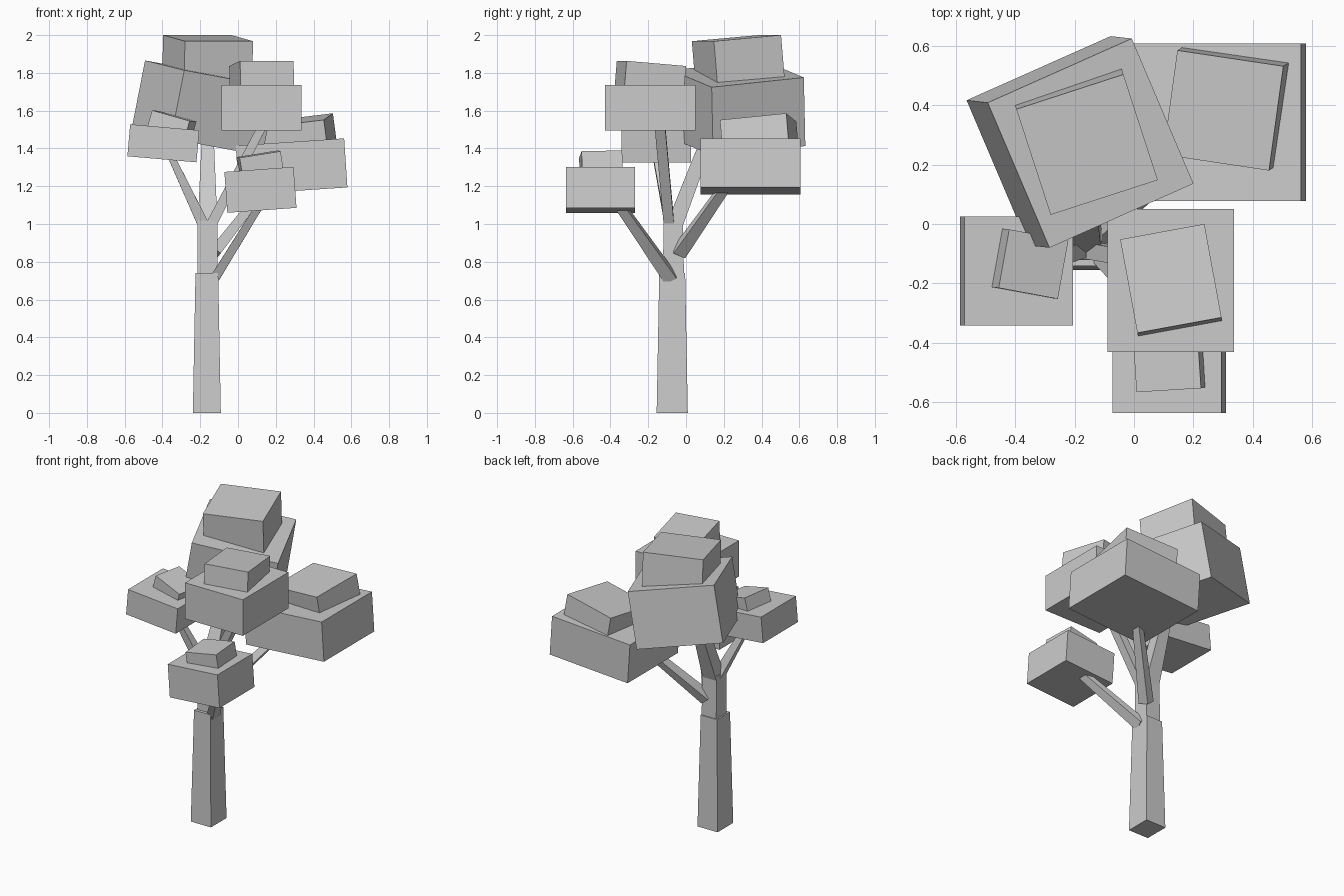
import bpy
from math import radians, cos, sin
from mathutils import Vector

if "Cube" in bpy.data.objects:
    bpy.data.objects.remove(bpy.data.objects["Cube"])

FACES = [(3, 2, 1, 0), (4, 5, 6, 7), (0, 1, 5, 4), (1, 2, 6, 5), (2, 3, 7, 6), (3, 0, 4, 7)]
SQUARE = [(-.5, -.5), (.5, -.5), (.5, .5), (-.5, .5)]


def make(name, verts):
    mesh = bpy.data.meshes.new(name)
    mesh.from_pydata(verts, [], FACES)
    mesh.update()
    bpy.context.collection.objects.link(bpy.data.objects.new(name, mesh))


def limb(name, start, end, w0, w1):
    """Four-sided tapered limb; w0 and w1 are (width, depth) at each end."""
    a, b = Vector(start), Vector(end)
    d = (b - a).normalized()
    ey = (Vector((0, 1, 0)) - d * d.y).normalized()
    ex = ey.cross(d)
    make(name, [p + ex * u * w[0] + ey * v * w[1]
                for p, w in ((a, w0), (b, w1)) for u, v in SQUARE])


def block(name, top, size, yaw=0, rise_x=0, rise_y=0):
    """Box hung from its top-face centre; rises tilt it along its own axes."""
    t = radians(yaw)
    ex = Vector((cos(t), sin(t), rise_x)).normalized()
    ey = Vector((-sin(t), cos(t), rise_y))
    n = ex.cross(ey).normalized()
    ey = n.cross(ex)
    top = Vector(top)
    make(name, [top - n * h + ex * u * size[0] + ey * v * size[1]
                for h in (size[2], 0) for u, v in SQUARE])


# Trunk
limb("lower_trunk", (-.165, -.073, 0), (-.165, -.073, .74), (.148, .165), (.12, .137))
limb("upper_trunk", (-.161, -.066, .70), (-.161, -.068, 1.02), (.108, .112), (.105, .102))

# Branches
limb("back_branch", (-.161, -.062, .99), (-.16, .125, 1.48), (.104, .085), (.06, .065))
limb("left_branch", (-.18, -.08, .99), (-.36, -.16, 1.37), (.06, .06), (.035, .035))
limb("front_branch", (-.14, -.09, 1.0), (.13, -.138, 1.52), (.055, .055), (.045, .055))
limb("low_front_branch", (-.125, -.08, .71), (.11, -.345, 1.09), (.05, .07), (.04, .05))
limb("low_back_branch", (-.125, -.035, .85), (.15, .21, 1.20), (.06, .07), (.04, .05))

# Foliage: each clump is a large block with a smaller one set into its top
block("low_foliage", (.111, -.453, 1.289), (.367, .367, .217), 0, .072)
block("low_foliage_cap", (.11, -.452, 1.37), (.22, .215, .13), 3.5, .16, .02)
block("front_foliage", (.124, -.19, 1.735), (.425, .48, .24))
block("front_foliage_cap", (.124, -.183, 1.85), (.288, .321, .17), 10.4, 0, -.085)
block("left_foliage", (-.388, -.158, 1.512), (.367, .367, .17), 0, -.087)
block("left_foliage_cap", (-.338, -.135, 1.572), (.21, .2, .11), -10.5, -.28, -.02)
block("right_foliage", (.275, .342, 1.434), (.575, .53, .26), 0, .067)
block("right_foliage_cap", (.30, .382, 1.547), (.363, .356, .18), -8.5, .12, .1)
block("back_foliage", (-.146, .272, 1.795), (.538, .533, .37), 24, -.17, .1)
block("back_foliage_cap", (-.158, .267, 1.984), (.379, .375, .26), 18, 0, .087)
